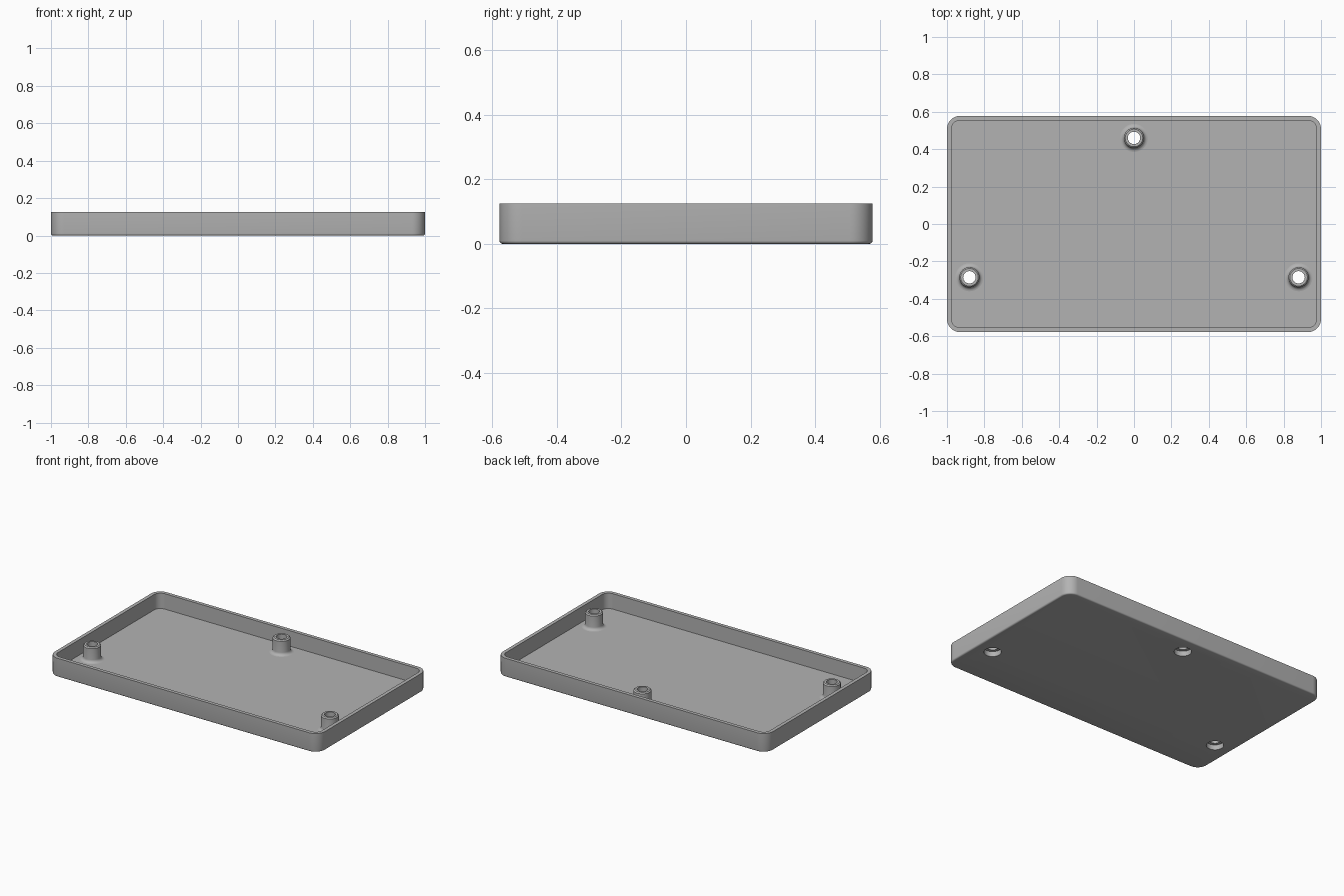
import bpy, bmesh, math

cube = bpy.data.objects.get("Cube")
if cube:
    bpy.data.objects.remove(cube)

grey = bpy.data.materials.new("light grey plastic")
grey.use_nodes = True
grey.diffuse_color = (0.45, 0.45, 0.45, 1)
grey.node_tree.nodes["Principled BSDF"].inputs["Base Color"].default_value = grey.diffuse_color

HALF_X, HALF_Y, HEIGHT = 1.0, 0.578, 0.125
WALL, FLOOR, CORNER, EDGE = 0.024, 0.022, 0.07, 0.01
POSTS = [(0, 0.46), (-0.88, -0.285), (0.88, -0.285)]


def make_object(name, bm):
    bmesh.ops.recalc_face_normals(bm, faces=bm.faces)
    mesh = bpy.data.meshes.new(name)
    bm.to_mesh(mesh)
    bm.free()
    mesh.materials.append(grey)
    obj = bpy.data.objects.new(name, mesh)
    bpy.context.collection.objects.link(obj)
    return obj


def rounded_ring(bm, inset, z, steps=10):
    """Loop of vertices around a rounded rectangle."""
    radius = CORNER - inset
    cx, cy = HALF_X - CORNER, HALF_Y - CORNER
    ring = []
    for i, (sx, sy) in enumerate([(1, 1), (-1, 1), (-1, -1), (1, -1)]):
        for k in range(steps + 1):
            a = math.pi / 2 * (i + k / steps)
            ring.append(bm.verts.new((sx * cx + radius * math.cos(a),
                                      sy * cy + radius * math.sin(a), z)))
    return ring


def circle_ring(bm, x, y, radius, z, sides=48):
    return [bm.verts.new((x + radius * math.cos(math.tau * k / sides),
                          y + radius * math.sin(math.tau * k / sides), z))
            for k in range(sides)]


def bridge(bm, a, b):
    n = len(a)
    for k in range(n):
        bm.faces.new((a[k], a[(k + 1) % n], b[(k + 1) % n], b[k]))


def smooth(obj):
    bpy.ops.object.select_all(action='DESELECT')
    obj.select_set(True)
    bpy.context.view_layer.objects.active = obj
    bpy.ops.object.shade_smooth_by_angle(angle=math.radians(35))


# Tray: rounded bottom edge, outer wall, rim, inner wall and floor
bm = bmesh.new()
profile = [(EDGE * (1 - math.sin(t)), EDGE * (1 - math.cos(t)))
           for t in (math.pi / 2 * k / 4 for k in range(5))]
profile += [(0, HEIGHT), (WALL, HEIGHT), (WALL, FLOOR)]
rings = [rounded_ring(bm, inset, z) for inset, z in profile]
for a, b in zip(rings, rings[1:]):
    bridge(bm, a, b)
bm.faces.new(rings[0])
bm.faces.new(rings[-1])
tray = make_object("tray", bm)

# Screw holes through the tray floor
bm = bmesh.new()
for x, y in POSTS:
    low, high = (circle_ring(bm, x, y, 0.053, z) for z in (-0.05, 0.06))
    bridge(bm, low, high)
    bm.faces.new(low)
    bm.faces.new(high)
cutter = make_object("screw_hole_cutter", bm)
cutter.hide_render = True
cut = tray.modifiers.new("screw holes", 'BOOLEAN')
cut.object = cutter
cut.solver = 'EXACT'
bpy.context.view_layer.objects.active = tray
bpy.ops.object.modifier_apply(modifier=cut.name)
bpy.data.objects.remove(cutter)
smooth(tray)

# Hollow screw posts: flared foot, chamfered top, stepped bore
FOOT, BODY, BORE, HEAD = 0.075, 0.054, 0.033, 0.053
flare = [(FOOT - (FOOT - BODY) * math.sin(t), FLOOR + 0.02 * (1 - math.cos(t)))
         for t in (math.pi / 2 * k / 5 for k in range(6))]
outline = flare + [(BODY, HEIGHT - 0.009), (BODY - 0.007, HEIGHT - 0.002),
                   (BORE, HEIGHT - 0.002), (BORE, 0.034), (HEAD, 0.034), (HEAD, FLOOR)]
for name, (x, y) in zip(["back_post", "front_right_post", "front_left_post"], POSTS):
    bm = bmesh.new()
    rings = [circle_ring(bm, x, y, r, z) for r, z in outline]
    for a, b in zip(rings, rings[1:] + rings[:1]):
        bridge(bm, a, b)
    smooth(make_object(name, bm))
